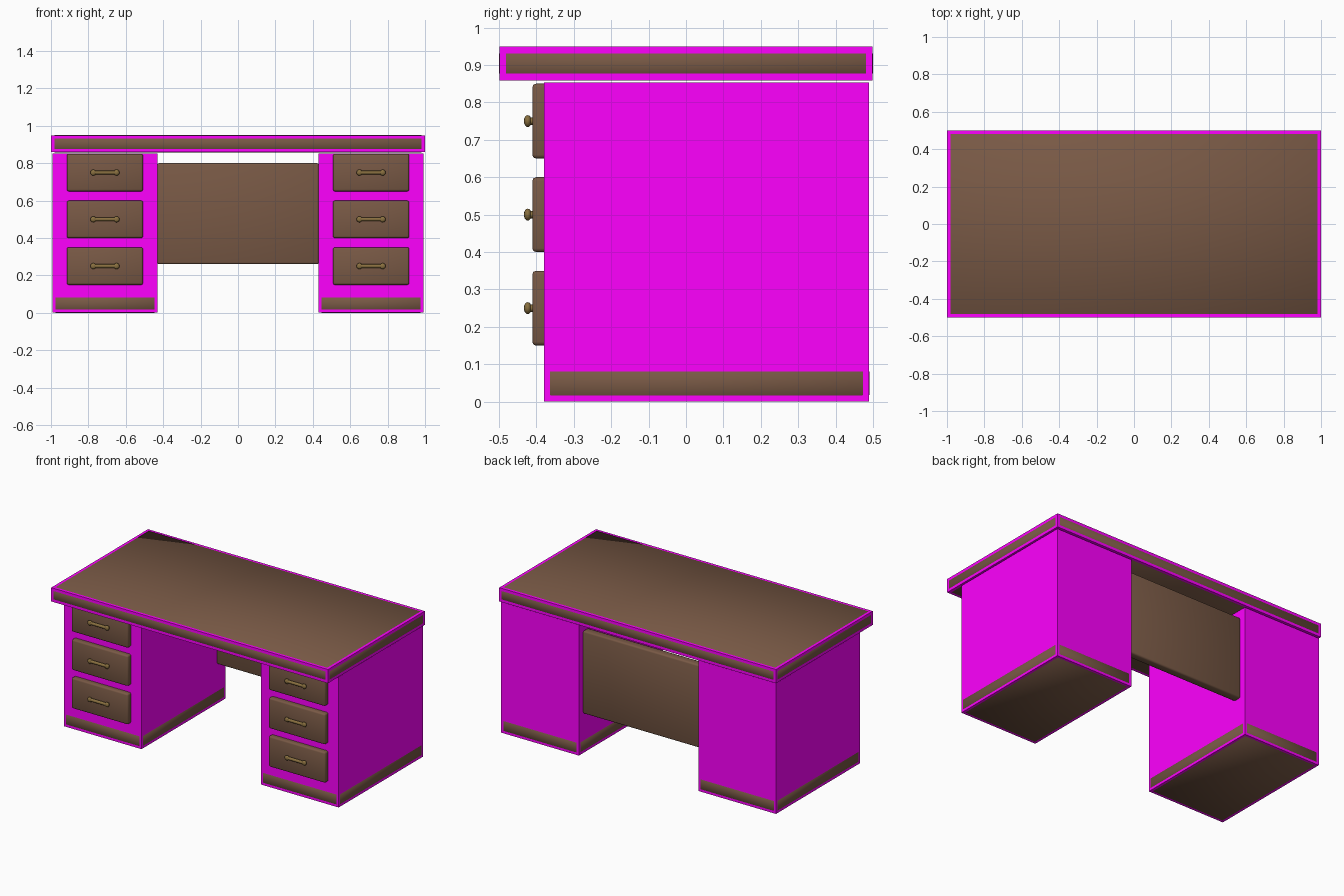
import bpy, math

if "Cube" in bpy.data.objects:
    bpy.data.objects.remove(bpy.data.objects["Cube"])


def material(name, rgb):
    m = bpy.data.materials.new(name)
    m.diffuse_color = (*rgb, 1)
    m.use_nodes = True
    m.node_tree.nodes["Principled BSDF"].inputs["Base Color"].default_value = m.diffuse_color
    return m


MAGENTA = material("magenta", (1.0, 0.0, 1.0))
WOOD = material("brown_wood", (0.19, 0.10, 0.06))
BRASS = material("brass", (0.25, 0.16, 0.05))


def finish(obj, name, mat, smooth):
    obj.name = name
    obj.data.materials.append(mat)
    if smooth:
        obj.data.shade_smooth()
    return obj


def box(name, lo, hi, mat, bevel=0, segments=1):
    """Box between two corners, with an optional rounded edge."""
    centre = [(a + b) / 2 for a, b in zip(lo, hi)]
    bpy.ops.mesh.primitive_cube_add(size=1, location=centre)
    obj = bpy.context.object
    obj.scale = [b - a for a, b in zip(lo, hi)]
    bpy.ops.object.transform_apply(location=False, rotation=False, scale=True)
    if bevel:
        mod = obj.modifiers.new("bevel", 'BEVEL')
        mod.width = bevel
        mod.segments = segments
    return finish(obj, name, mat, bool(bevel))


def rod(name, centre, radius, length, rotation):
    bpy.ops.mesh.primitive_cylinder_add(vertices=12, radius=radius, depth=length,
                                        location=centre, rotation=rotation)
    obj = finish(bpy.context.object, name, BRASS, False)
    bpy.ops.object.shade_smooth_by_angle(angle=math.radians(40))
    return obj


def handle(side, x, z):
    """Horizontal bar on two short posts with rounded ends."""
    rod(side + "_handle_bar", (x, -0.422, z), 0.010, 0.13, (0, math.pi / 2, 0))
    for dx in (-0.062, 0.062):
        rod(side + "_handle_post", (x + dx, -0.413, z), 0.010, 0.02, (math.pi / 2, 0, 0))
        bpy.ops.mesh.primitive_uv_sphere_add(segments=12, ring_count=8, radius=0.016,
                                             location=(x + dx, -0.423, z))
        knob = finish(bpy.context.object, side + "_handle_knob", BRASS, True)
        knob.scale.y = 0.65


E = 0.001  # brown panels stand just proud of the magenta shells

# Desktop: shell plus bevelled wooden slab
box("desktop_shell", (-1 + E, -0.5 + E, 0.858 + E), (1 - E, 0.5 - E, 0.95 - E), MAGENTA)
box("desktop_slab", (-1, -0.5, 0.858), (1, 0.5, 0.95), WOOD, 0.02)

for side, s in (("left", -1), ("right", 1)):
    cx, half = 0.7115 * s, 0.2815
    # Pedestal shell and wooden plinth
    box(side + "_pedestal", (cx - half + E, -0.38 + E, E),
        (cx + half - E, 0.49 - E, 0.853), MAGENTA)
    box(side + "_plinth", (cx - half, -0.38, 0), (cx + half, 0.49, 0.098), WOOD, 0.018)
    # Three drawers with handles
    for z in (0.25, 0.50, 0.75):
        box(side + "_drawer_front", (cx - 0.204, -0.411, z - 0.1),
            (cx + 0.204, -0.36, z + 0.1), WOOD, 0.01, 2)
        handle(side, cx, z)

# Modesty panel between the pedestals
box("modesty_panel", (-0.432, 0.395, 0.26), (0.432, 0.45, 0.80), WOOD, 0.01, 2)
